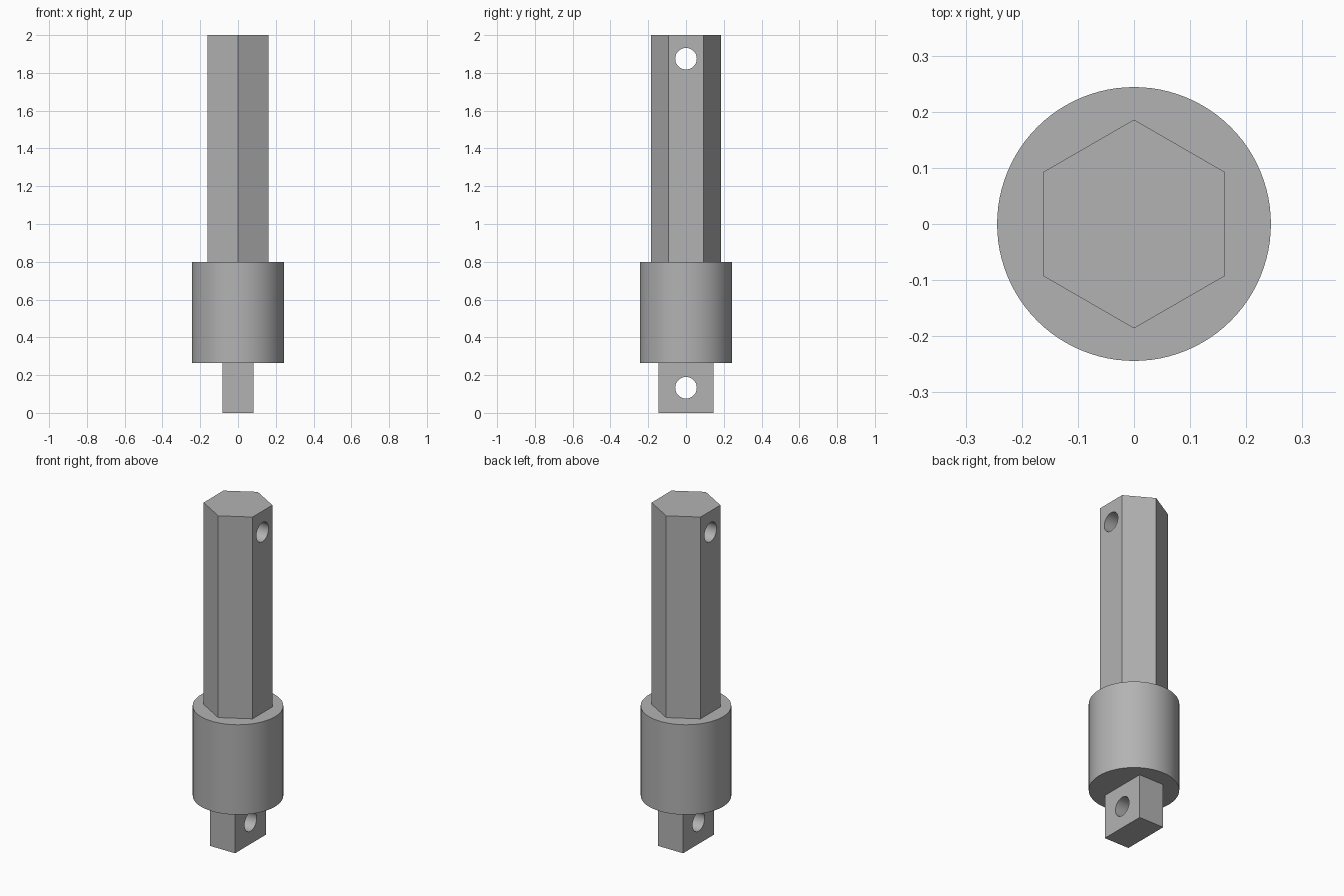
import bpy
from math import pi, radians

if "Cube" in bpy.data.objects:
    bpy.data.objects.remove(bpy.data.objects["Cube"], do_unlink=True)

TANG_TOP, COLLAR_TOP, TOP = 0.265, 0.8, 2.0
HOLE_RADIUS = 0.057

# One plain grey metal
metal = bpy.data.materials.new("grey metal")
metal.use_nodes = True
grey = (0.45, 0.45, 0.45, 1)
metal.diffuse_color = grey
metal.node_tree.nodes["Principled BSDF"].inputs["Base Color"].default_value = grey


def finish(name):
    obj = bpy.context.object
    obj.name = obj.data.name = name
    obj.data.materials.append(metal)
    return obj


def prism(name, sides, radius, bottom, top, turn=0):
    bpy.ops.mesh.primitive_cylinder_add(
        vertices=sides, radius=radius, depth=top - bottom,
        location=(0, 0, (bottom + top) / 2), rotation=(0, 0, turn))
    return finish(name)


def drill(obj, height):
    """Cut a round cross hole along x, then remove the cutter."""
    bpy.ops.mesh.primitive_cylinder_add(
        vertices=64, radius=HOLE_RADIUS, depth=1,
        location=(0, 0, height), rotation=(0, pi / 2, 0))
    cutter = finish("hole_cutter")
    cutter.hide_render = True
    cut = obj.modifiers.new("cross hole", 'BOOLEAN')
    cut.operation, cut.solver, cut.object = 'DIFFERENCE', 'EXACT', cutter
    select(obj)
    bpy.ops.object.modifier_apply(modifier=cut.name)
    bpy.data.objects.remove(cutter, do_unlink=True)


def select(obj):
    bpy.ops.object.select_all(action='DESELECT')
    obj.select_set(True)
    bpy.context.view_layer.objects.active = obj


# Hexagonal shank with corners at front and back
shank = prism("hex_shank", 6, 0.186, COLLAR_TOP, TOP)
drill(shank, 1.875)

# Round collar
collar = prism("round_collar", 96, 0.244, TANG_TOP, COLLAR_TOP)

# Flat drive tang
bpy.ops.mesh.primitive_cube_add(size=1, location=(0, 0, TANG_TOP / 2))
tang = finish("flat_tang")
tang.scale = (0.166, 0.292, TANG_TOP)
select(tang)
bpy.ops.object.transform_apply(location=False, rotation=False, scale=True)
drill(tang, 0.133)

# Smooth the round walls, keep the edges crisp
for part in (shank, collar, tang):
    select(part)
    bpy.ops.object.shade_smooth_by_angle(angle=radians(30))
